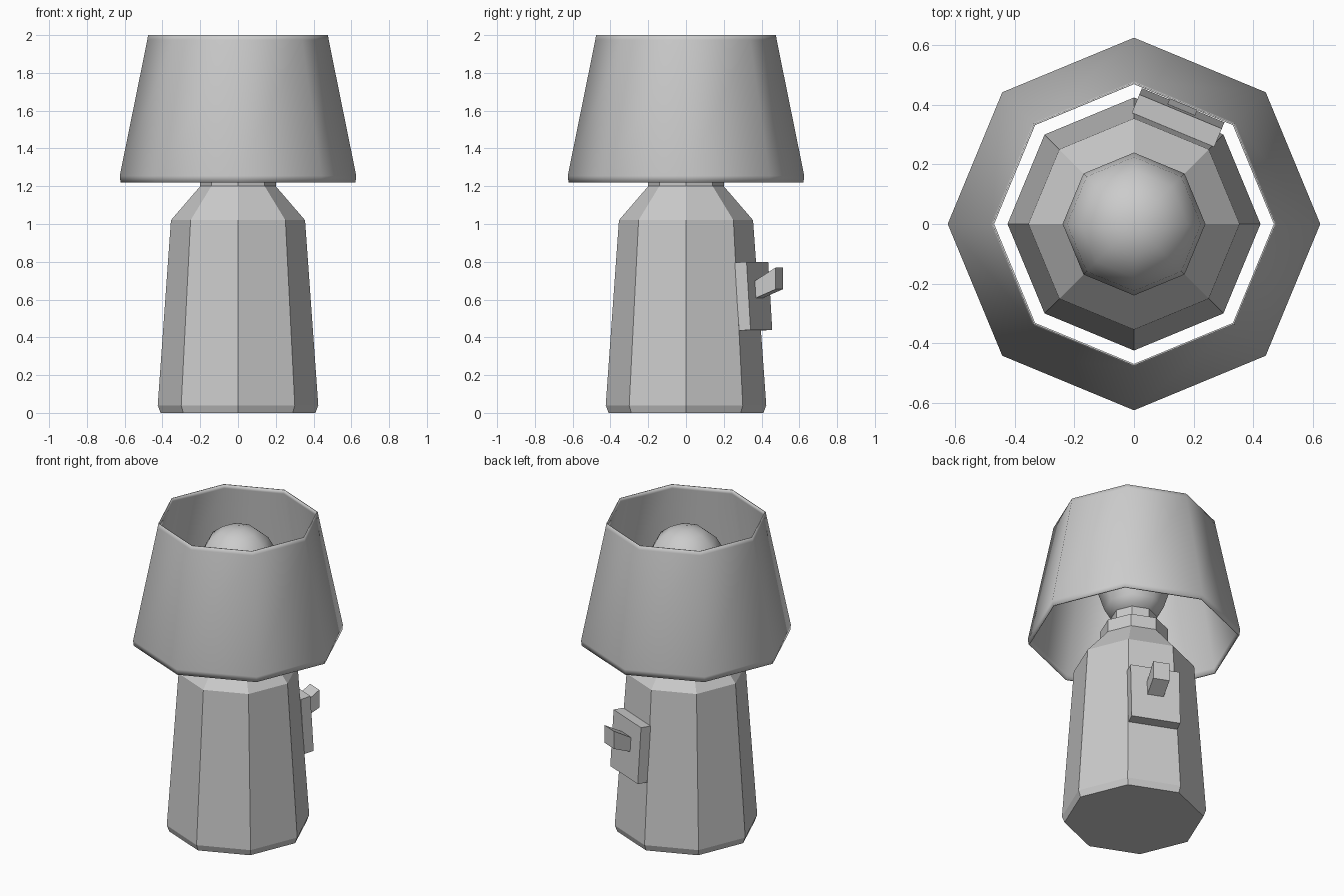
import bpy, bmesh, math
from mathutils import Matrix

if "Cube" in bpy.data.objects:
    bpy.data.objects.remove(bpy.data.objects["Cube"])

SIDES = 8


def make_object(name, bm, smooth=False):
    bmesh.ops.recalc_face_normals(bm, faces=bm.faces)
    for f in bm.faces:
        f.smooth = smooth
    mesh = bpy.data.meshes.new(name)
    bm.to_mesh(mesh)
    bm.free()
    obj = bpy.data.objects.new(name, mesh)
    bpy.context.collection.objects.link(obj)
    return obj


def lathe(name, profile, closed=False, smooth=False):
    """Spin (radius, z) points into an eight-sided solid, or a closed-section ring."""
    bm = bmesh.new()
    rings = [[bm.verts.new((r * math.cos(a), r * math.sin(a), z))
              for a in (2 * math.pi * i / SIDES for i in range(SIDES))]
             for r, z in profile]
    pairs = list(zip(rings, rings[1:]))
    if closed:
        pairs.append((rings[-1], rings[0]))
    else:
        bm.faces.new(rings[0])
        bm.faces.new(rings[-1])
    for lo, hi in pairs:
        for i in range(SIDES):
            j = (i + 1) % SIDES
            bm.faces.new((lo[i], lo[j], hi[j], hi[i]))
    return make_object(name, bm, smooth)


def face_prism(name, profile, half_width):
    """Extrude a (distance out, z) outline sideways on the back right body face."""
    bm = bmesh.new()
    sides = [[bm.verts.new((d, w, z)) for d, z in profile]
             for w in (-half_width, half_width)]
    bm.faces.new(sides[0])
    bm.faces.new(sides[1])
    n = len(profile)
    for i in range(n):
        j = (i + 1) % n
        bm.faces.new((sides[0][i], sides[0][j], sides[1][j], sides[1][i]))
    bm.transform(Matrix.Rotation(math.radians(67.5), 4, 'Z'))
    return make_object(name, bm)


# Tapered body with sloping shoulder
lathe("lamp_body", [(0.41, 0), (0.425, 0.04), (0.355, 1.02), (0.20, 1.2)])

# Stepped socket
lathe("socket", [(0.20, 1.2), (0.20, 1.28), (0.135, 1.28), (0.135, 1.38)])

# Bulb
lathe("bulb", [(0.14, 1.37), (0.175, 1.43), (0.205, 1.52), (0.235, 1.62),
               (0.24, 1.69), (0.225, 1.78), (0.18, 1.86), (0.11, 1.915),
               (0.04, 1.935)], smooth=True)

# Thin lampshade, open at top and bottom, with small straight rims
lathe("lampshade", [(0.622, 1.22), (0.626, 1.255), (0.48, 1.975), (0.476, 2.0),
                    (0.47, 2.0), (0.47, 1.975), (0.614, 1.255), (0.614, 1.22)],
      closed=True, smooth=True)

# Switch plate lying on the tilted body face, and its lever
face_prism("switch_plate", [(0.365, 0.435), (0.432, 0.44),
                            (0.409, 0.80), (0.342, 0.795)], 0.15)
face_prism("switch_lever", [(0.40, 0.60), (0.535, 0.655),
                            (0.535, 0.77), (0.40, 0.69)], 0.05)
